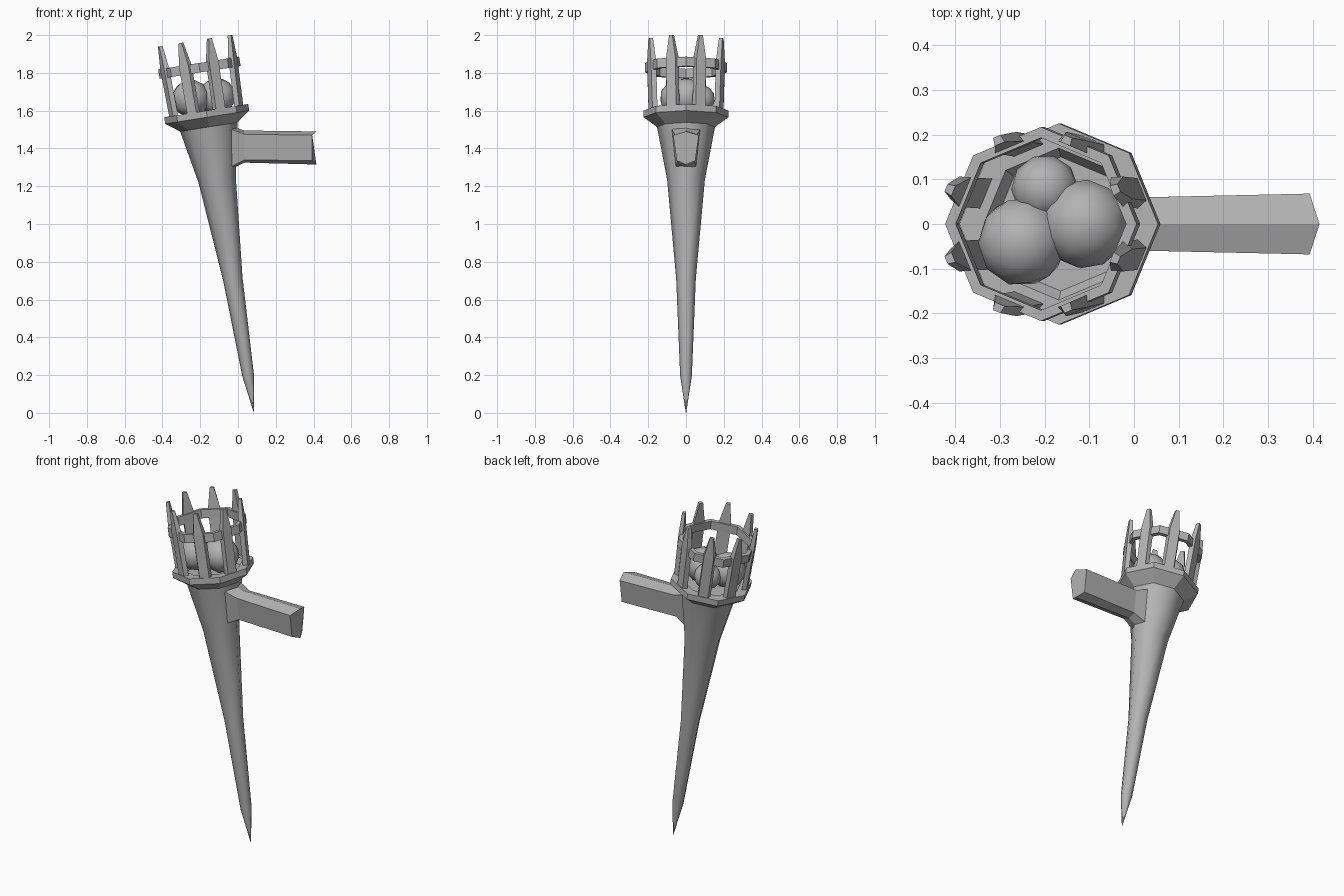
import bpy, bmesh, math
from mathutils import Matrix, Vector

old = bpy.data.objects.get("Cube")
if old:
    bpy.data.objects.remove(old)

grey = bpy.data.materials.new("plain grey")
grey.use_nodes = True
COLOUR = (0.45, 0.45, 0.45, 1)
grey.diffuse_color = COLOUR
grey.node_tree.nodes["Principled BSDF"].inputs["Base Color"].default_value = COLOUR

# Leaning frame shared by the torch parts: origin at the tip, z along the shaft
LEAN = Matrix.Translation((0.085, 0, 0)) @ Matrix.Rotation(math.radians(-9), 4, 'Y')


def finish(name, bm, matrix=Matrix(), smooth=None):
    bmesh.ops.remove_doubles(bm, verts=bm.verts, dist=0.0005)
    bmesh.ops.recalc_face_normals(bm, faces=bm.faces)
    bm.transform(matrix)
    mesh = bpy.data.meshes.new(name)
    bm.to_mesh(mesh)
    bm.free()
    mesh.materials.append(grey)
    ob = bpy.data.objects.new(name, mesh)
    bpy.context.scene.collection.objects.link(ob)
    if smooth:
        bpy.ops.object.select_all(action='DESELECT')
        ob.select_set(True)
        bpy.context.view_layer.objects.active = ob
        bpy.ops.object.shade_smooth_by_angle(angle=math.radians(smooth))
    return ob


def loft(rings, closed=False):
    """Skin a list of point rings; cap the ends or join last to first."""
    bm = bmesh.new()
    loops = [[bm.verts.new(p) for p in ring] for ring in rings]
    pairs = list(zip(loops, loops[1:]))
    if closed:
        pairs.append((loops[-1], loops[0]))
    for a, b in pairs:
        n = len(a)
        for i in range(n):
            j = (i + 1) % n
            bm.faces.new((a[i], a[j], b[j], b[i]))
    if not closed:
        bm.faces.new(loops[0])
        bm.faces.new(loops[-1])
    return bm


def octagon(r, z):
    return [(r * math.cos(k * math.pi / 4), r * math.sin(k * math.pi / 4), z)
            for k in range(8)]


def lathe(profile, closed=False):
    return loft([octagon(r, z) for r, z in profile], closed)


# Tapered shaft with a pointed foot
finish("shaft", lathe([(0.001, 0), (0.031, 0.2), (0.052, 0.72),
                       (0.1, 1.25), (0.155, 1.54)]), LEAN, 46)

# Flared collar with a shallow bowl
finish("collar", lathe([(0.15, 1.53), (0.225, 1.585), (0.225, 1.62),
                        (0.17, 1.62), (0.15, 1.59)]), LEAN)

# Band round the basket
finish("basket_band", lathe([(0.217, 1.825), (0.217, 1.875),
                             (0.193, 1.875), (0.193, 1.825)], True), LEAN)

# Eight pointed slats, one on each side of the octagon
for k in range(8):
    rings = []
    for z, half, inner, outer in ((1.61, 0.036, 0.178, 0.203),
                                  (1.87, 0.036, 0.186, 0.212),
                                  (1.995, 0.012, 0.194, 0.212)):
        rings.append([(inner, -half, z), (outer, -half * 0.75, z),
                      (outer, half * 0.75, z), (inner, half, z)])
    turn = Matrix.Rotation(math.radians(22.5 + 45 * k), 4, 'Z')
    finish(f"slat_{k + 1}", loft(rings), LEAN @ turn)

# Rounded lumps of fuel in the bowl
for i, (x, y, z, r) in enumerate(((-0.25, -0.04, 1.665, 0.1),
                                  (-0.112, 0.0, 1.675, 0.1),
                                  (-0.2, 0.08, 1.66, 0.075))):
    bm = bmesh.new()
    bmesh.ops.create_icosphere(bm, subdivisions=2, radius=r)
    place = Matrix.Translation((x, y, z)) @ Matrix.Rotation(i + 0.4, 4, Vector((1, 1, 2)))
    finish(f"fuel_lump_{i + 1}", bm, place, 60)


# Wall arm: six-sided bar, spread at the shaft, ridges jutting at the far end
def arm_ring(x, top, shoulder, hip, bottom, w, jut=0.0):
    return [(x + jut, 0, top), (x, w, shoulder), (x, w * 0.72, hip),
            (x + jut, 0, bottom), (x, -w * 0.72, hip), (x, -w, shoulder)]


finish("wall_arm", loft([arm_ring(-0.06, 1.525, 1.51, 1.29, 1.28, 0.08),
                         arm_ring(0.035, 1.495, 1.475, 1.34, 1.325, 0.06),
                         arm_ring(0.393, 1.49, 1.47, 1.335, 1.315, 0.068, 0.022)]))
